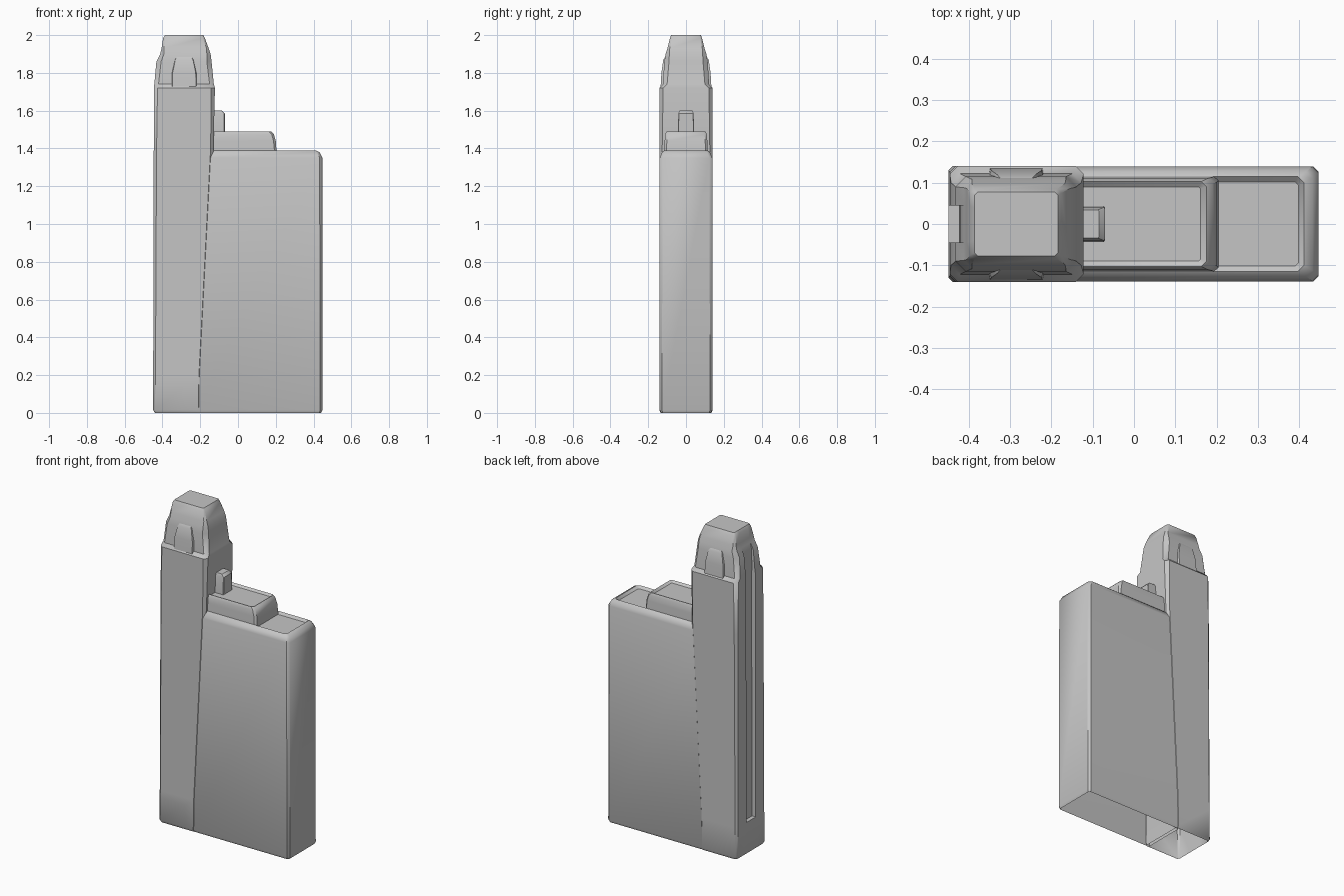
import bpy, bmesh, math

if "Cube" in bpy.data.objects:
    bpy.data.objects.remove(bpy.data.objects["Cube"])

stone = bpy.data.materials.new("pale_grey_stone")
stone.diffuse_color = (0.56, 0.56, 0.56, 1)
stone.use_nodes = True
stone.node_tree.nodes["Principled BSDF"].inputs["Base Color"].default_value = stone.diffuse_color


def section(x0, x1, y, c, groove=None):
    """Chamfered rectangle; groove adds a channel of that depth in the -x side."""
    pts = [(x0 + c, -y), (x1 - c, -y), (x1, -y + c), (x1, y - c),
           (x1 - c, y), (x0 + c, y), (x0, y - c)]
    if groove is not None:
        w = min(0.045, y * 0.5)
        pts += [(x0, w), (x0 + groove, w), (x0 + groove, -w), (x0, -w)]
    return pts + [(x0, -y + c)]


def loft(name, rings, recess=0.0, rim=0.015, angle=40):
    """Skin (z, section) rings into a shell with an open base and a closed top."""
    bm = bmesh.new()
    loops = [[bm.verts.new((x, y, z)) for x, y in pts] for z, pts in rings]
    for a, b in zip(loops, loops[1:]):
        n = len(a)
        for i in range(n):
            j = (i + 1) % n
            bm.faces.new((a[i], a[j], b[j], b[i]))
    top = bm.faces.new(loops[-1])
    # sunken roof panel
    if recess:
        bm.normal_update()
        bmesh.ops.inset_region(bm, faces=[top], thickness=rim)
        bmesh.ops.translate(bm, verts=top.verts[:], vec=(0, 0, -recess))
    bmesh.ops.remove_doubles(bm, verts=bm.verts, dist=1e-5)
    me = bpy.data.meshes.new(name)
    bm.to_mesh(me)
    bm.free()
    ob = bpy.data.objects.new(name, me)
    bpy.context.collection.objects.link(ob)
    me.materials.append(stone)
    bpy.ops.object.select_all(action='DESELECT')
    ob.select_set(True)
    bpy.context.view_layer.objects.active = ob
    bpy.ops.object.shade_smooth_by_angle(angle=math.radians(angle))
    return ob


# tower: z, x0, x1, half depth, chamfer, groove depth
tower = [
    (0.00, -0.440, -0.200, 0.134, 0.010, 0.000),
    (0.015, -0.449, -0.200, 0.141, 0.010, 0.000),
    (0.20, -0.449, -0.195, 0.141, 0.012, 0.000),
    (0.20, -0.449, -0.195, 0.141, 0.012, 0.025),
    (1.40, -0.446, -0.130, 0.141, 0.015, 0.025),
    (1.72, -0.446, -0.122, 0.141, 0.020, 0.025),
    (1.74, -0.443, -0.128, 0.122, 0.022, 0.020),
    (1.86, -0.432, -0.140, 0.115, 0.025, 0.012),
    (1.90, -0.412, -0.145, 0.108, 0.020, 0.000),
    (1.93, -0.405, -0.155, 0.098, 0.012, 0.000),
    (1.985, -0.396, -0.176, 0.085, 0.010, 0.000),
    (2.00, -0.386, -0.184, 0.078, 0.008, 0.000)]
loft("tower", [(z, section(x0, x1, y, c, g)) for z, x0, x1, y, c, g in tower])

# lower slab beside the tower
loft("lower_slab", [
    (0.00, section(-0.22, 0.440, 0.132, 0.010)),
    (0.015, section(-0.22, 0.447, 0.139, 0.012)),
    (1.35, section(-0.22, 0.447, 0.139, 0.015)),
    (1.38, section(-0.21, 0.432, 0.127, 0.015)),
    (1.39, section(-0.21, 0.412, 0.115, 0.015))], recess=0.015)

# stepped upper block on the slab
loft("upper_block", [
    (1.37, section(-0.20, 0.205, 0.116, 0.010)),
    (1.44, section(-0.20, 0.200, 0.113, 0.012)),
    (1.475, section(-0.20, 0.190, 0.110, 0.012)),
    (1.49, section(-0.20, 0.175, 0.103, 0.012))], recess=0.012)

# small roof hut against the tower
loft("roof_hut", [
    (1.47, section(-0.16, -0.070, 0.044, 0.003)),
    (1.585, section(-0.16, -0.070, 0.040, 0.003)),
    (1.60, section(-0.16, -0.085, 0.034, 0.003))])

# raised bays on the front and back of the crown
for side, s in (("front", -1), ("back", 1)):
    rings = []
    for z, hw, d in ((1.70, 0.075, 0.136), (1.80, 0.072, 0.130),
                     (1.87, 0.055, 0.120), (1.89, 0.040, 0.106)):
        pts = [(-0.285 - hw, s * 0.09), (-0.285 + hw, s * 0.09),
               (-0.285 + hw * 0.85, s * d), (-0.285 - hw * 0.85, s * d)]
        rings.append((z, pts if s > 0 else pts[::-1]))
    loft("crown_bay_" + side, rings)
